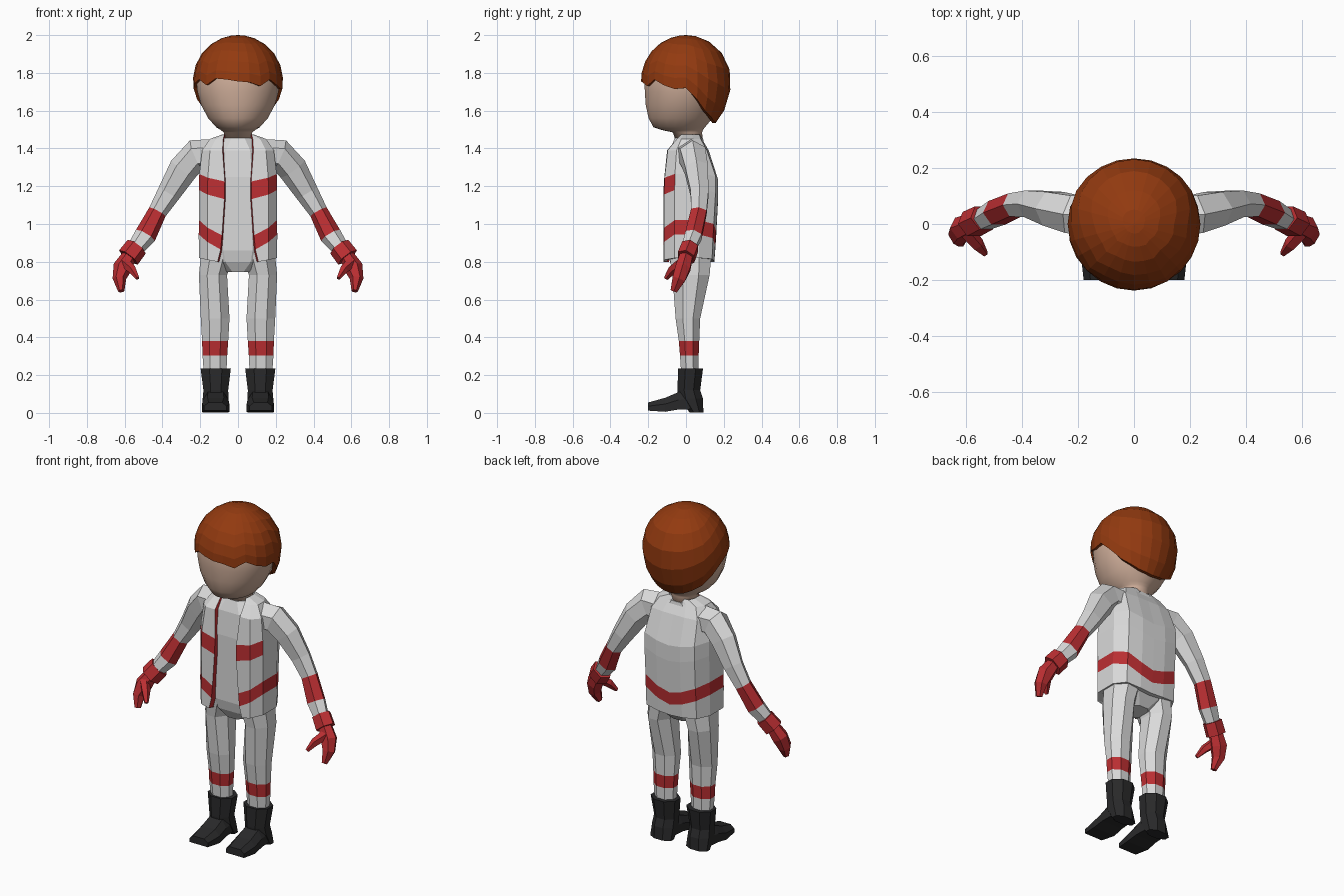
import bpy, math
from mathutils import Vector

if "Cube" in bpy.data.objects:
    bpy.data.objects.remove(bpy.data.objects["Cube"])


def material(name, rgb):
    m = bpy.data.materials.new(name)
    m.diffuse_color = (*rgb, 1)
    m.use_nodes = True
    m.node_tree.nodes["Principled BSDF"].inputs["Base Color"].default_value = m.diffuse_color
    return m


WHITE = material("suit_white", (0.70, 0.70, 0.70))
RED = material("stripe_red", (0.50, 0.028, 0.032))
HAIR = material("hair_auburn", (0.29, 0.042, 0.005))
SKIN = material("skin", (0.62, 0.42, 0.32))
BLACK = material("boot_black", (0.022, 0.022, 0.023))


def loft(name, rings, mats, rule=None, closed=True, caps=True, mirror=False, smooth=False):
    """Skin a list of equal-length point rings; rule(row, col) gives the material index."""
    n = len(rings[0])
    verts = [tuple(p) for r in rings for p in r]
    faces, idx = [], []
    for i in range(len(rings) - 1):
        for j in range(n if closed else n - 1):
            k = (j + 1) % n
            faces.append((i * n + j, i * n + k, (i + 1) * n + k, (i + 1) * n + j))
            idx.append(rule(i, j) if rule else 0)
    if caps:
        faces += [tuple(reversed(range(n))), tuple(range(len(verts) - n, len(verts)))]
        idx += [0, 0]
    me = bpy.data.meshes.new(name)
    me.from_pydata(verts, [], faces)
    for m in mats:
        me.materials.append(m)
    for p, i in zip(me.polygons, idx):
        p.material_index = i
        p.use_smooth = smooth
    import bmesh
    bm = bmesh.new()
    bm.from_mesh(me)
    bmesh.ops.recalc_face_normals(bm, faces=bm.faces)
    bm.to_mesh(me)
    bm.free()
    ob = bpy.data.objects.new(name, me)
    bpy.context.collection.objects.link(ob)
    if mirror:
        mod = ob.modifiers.new("mirror", 'MIRROR')
        mod.merge_threshold = 0.0005
    return ob


def level(z, x0, x1, y0, y1, n=8):
    """Horizontal ring filling the given bounds."""
    k = 1 / math.cos(math.pi / n)
    cx, cy, rx, ry = (x0 + x1) / 2, (y0 + y1) / 2, (x1 - x0) / 2 * k, (y1 - y0) / 2 * k
    return [(cx + rx * math.cos((i + .5) * math.tau / n),
             cy + ry * math.sin((i + .5) * math.tau / n), z) for i in range(n)]


def tube(path, n=6):
    """Rings across a path of (centre, radius in the limb plane, radius in depth)."""
    pts = [Vector(p[0]) for p in path]
    rings = []
    for i, (c, rn, ry) in enumerate(path):
        d = (pts[min(i + 1, len(pts) - 1)] - pts[max(i - 1, 0)]).normalized()
        b = Vector((0, 1, 0))
        b = (b - d * b.dot(d)).normalized()
        m = d.cross(b)
        ang = [(j + .5) * math.tau / n for j in range(n)]
        rings.append([pts[i] + b * ry * math.cos(a) + m * rn * math.sin(a) for a in ang])
    return rings


# Head and neck
head = [(1.43, .075, -.05, .09), (1.485, .075, -.07, .085), (1.498, .092, -.13, .09),
        (1.512, .115, -.172, .10), (1.56, .158, -.198, .14), (1.63, .195, -.213, .17),
        (1.70, .215, -.218, .19), (1.77, .222, -.22, .20), (1.85, .20, -.20, .19),
        (1.92, .13, -.13, .13)]
loft("head", [level(z, -x, x, a, b, 20) for z, x, a, b in head], [SKIN], smooth=True)

# Hair cap with a ragged fringe, low at the nape
half = [1.72, 1.66, 1.60, 1.57, 1.548, 1.54, 1.535]
fringe = [1.72, 1.745, 1.765, 1.735, 1.77, 1.765, 1.755, 1.75, 1.73, 1.765, 1.735, 1.715]
# column angles run from the left side over the face to the right side, then round the nape
edge = fringe + half + half[-2:0:-1]
N = len(edge)


def hair_point(j, t, inset=1.0):
    a = (math.pi * (1 + j / 12)) if j < 12 else math.pi * (j - 12) / 12
    sz = edge[j] - 1.76
    low = math.asin(max(-1, min(1, sz / (.24 if sz > 0 else .30))))
    e = low + (math.pi / 2 - low) * t
    rz = .24 if e > 0 else .30
    r = .238 * math.cos(e) * inset
    return (r * math.cos(a), r * math.sin(a), 1.76 + rz * math.sin(e))


rings = [[hair_point(j, 0, .88) for j in range(N)]]
rings += [[hair_point(j, t) for j in range(N)] for t in (0, .12, .28, .45, .62, .78, .91)]
rings.append([(0.002 * math.cos(j), 0.002 * math.sin(j), 2.0) for j in range(N)])
loft("hair", rings, [HAIR], caps=False)

# Shirt and hips under the jacket
shirt = [(.745, .07, -.055, .08), (.80, .165, -.085, .125), (.86, .185, -.098, .13),
         (1.25, .18, -.10, .13), (1.39, .155, -.085, .10), (1.455, .085, -.06, .09)]
loft("shirt", [level(z, -x, x, a, b) for z, x, a, b in shirt], [WHITE])

# Open jacket: rows of (height, width, front y, back y, opening x, chevron drop)
rows = [(.82, .18, -.10, .125, .10, .25), (.82, .207, -.12, .15, .108, .25),
        (.945, .208, -.12, .155, .092, 1), (1.02, .206, -.12, .16, .085, 1),
        (1.18, .207, -.12, .17, .072, .6), (1.265, .205, -.117, .17, .070, .5),
        (1.39, .19, -.10, .12, .082, 0), (1.45, .15, -.05, .085, .078, 0),
        (1.475, .08, -.025, .075, .072, 0)]
columns = [(.74, 1, .04), (1, .5, .0), (1, .0, .0), (.80, .92, .02), (.38, 1, .06), (0, 1, .08)]


def jacket_row(z, w, yf, yb, xe, drop):
    zf = z - .08 * drop
    pts = [(xe - .008, yf + .03, zf), (xe, yf, zf),
           (max(w * .78, xe + .004), yf * .97, z - .04 * drop),
           (w, yf * .5, z), (w, yb * .45, z)]
    for fx, fy, dz in columns[3:]:
        pts.append((w * fx, yb * fy, z - dz * drop))
    return pts


def jacket_colour(i, j):
    if j == 0 or i == 2:
        return 1
    return 1 if i == 4 and j in (1, 2) else 0


loft("jacket", [jacket_row(*r) for r in rows], [WHITE, RED], jacket_colour,
     closed=False, caps=False, mirror=True)

# Sleeves with a forearm band
sleeve = [((.13, .025, 1.36), .09, .085), ((.22, .035, 1.365), .085, .078),
          ((.29, .055, 1.29), .078, .07), ((.365, .072, 1.165), .062, .055),
          ((.426, .068, 1.065), .049, .048), ((.49, .04, .94), .058, .05),
          ((.54, .015, .875), .046, .042)]
loft("sleeve", tube(sleeve), [WHITE, RED], lambda i, j: int(i == 4), mirror=True)

# Gloves: cuff, mitten and thumb
loft("glove_cuff", tube([((.536, .022, .88), .06, .05), ((.58, .0, .823), .062, .052)]),
     [RED], mirror=True)
loft("glove_hand", tube([((.57, .005, .84), .038, .038), ((.612, -.015, .77), .05, .045),
                         ((.628, -.038, .71), .036, .04), ((.618, -.065, .645), .017, .02)]),
     [RED], mirror=True)
loft("glove_thumb", tube([((.60, -.025, .795), .03, .03), ((.56, -.072, .758), .024, .025),
                          ((.532, -.106, .712), .011, .012)], 5), [RED], mirror=True)

# Trouser legs with a shin band
leg = [(.85, .02, .195, -.09, .135), (.73, .058, .207, -.072, .125), (.50, .045, .197, -.055, .075),
       (.38, .052, .19, -.038, .07), (.305, .057, .188, -.032, .067), (.20, .062, .18, -.025, .065)]
loft("trouser_leg", [level(*r) for r in leg], [WHITE, RED], lambda i, j: int(i == 3), mirror=True)

# Boots: shaft with heel, and foot
shaft = [(.235, .038, .198, -.042, .09), (.12, .052, .183, -.045, .075),
         (.075, .05, .187, -.04, .09), (.002, .05, .187, .02, .092)]
loft("boot_shaft", [level(*r) for r in shaft], [BLACK], mirror=True)


def foot_ring(y, x0, x1, z0, z1):
    zm, c = z0 + (z1 - z0) * .55, (x1 - x0) * .2
    return [(x0, y, z0), (x1, y, z0), (x1, y, zm), (x1 - c, y, z1), (x0 + c, y, z1), (x0, y, zm)]


foot = [(.05, .055, .183, .02, .12), (-.04, .05, .187, .018, .11),
        (-.11, .046, .19, .006, .08), (-.20, .06, .18, .012, .055)]
loft("boot_foot", [foot_ring(*f) for f in foot], [BLACK], mirror=True)
